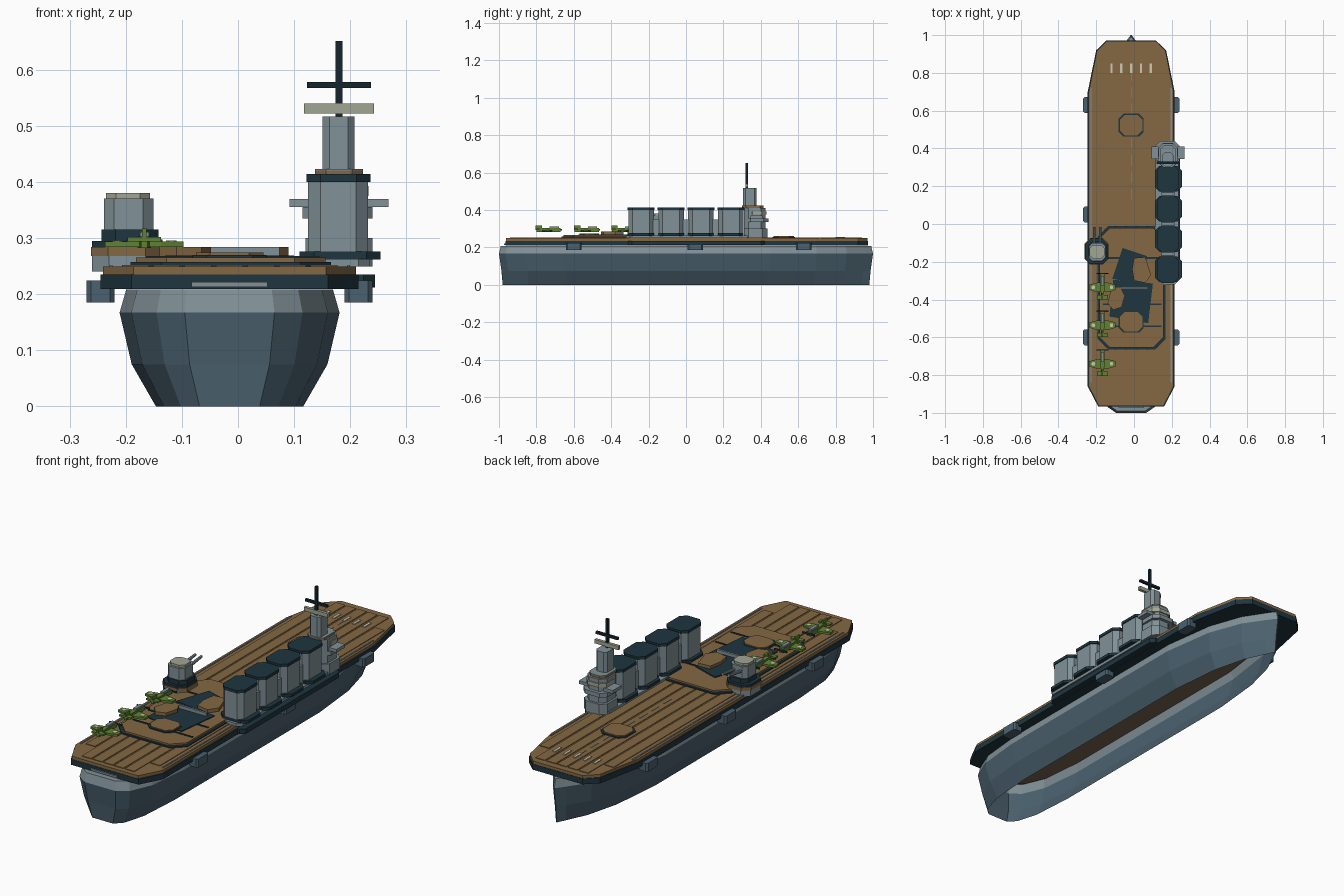
import bpy
import bmesh
from mathutils import Matrix

cube = bpy.data.objects.get("Cube")
if cube:
    bpy.data.objects.remove(cube, do_unlink=True)


def make_material(name, red, green, blue):
    """Flat material from display colour values, stored as linear."""
    linear = [(c / 255) ** 2.2 for c in (red, green, blue)] + [1.0]
    material = bpy.data.materials.new(name)
    material.use_nodes = True
    material.diffuse_color = linear
    shader = material.node_tree.nodes["Principled BSDF"]
    shader.inputs["Base Color"].default_value = linear
    shader.inputs["Roughness"].default_value = 0.8
    return material


wood = make_material("deck_brown", 132, 104, 69)
dull = make_material("underdeck_brown", 116, 102, 80)
navy = make_material("dark_navy", 36, 56, 65)
grey = make_material("light_grey", 128, 144, 150)
steel = make_material("hull_blue_grey", 76, 97, 110)
green = make_material("aircraft_green", 96, 128, 54)
pale = make_material("pale_paint", 160, 164, 146)
cream = make_material("cream_marking", 205, 200, 176)
black = make_material("mast_dark", 27, 42, 48)

MIDDLE = -0.015  # centre line of the ship


def finish(name, bm, *materials):
    bmesh.ops.recalc_face_normals(bm, faces=bm.faces)
    mesh = bpy.data.meshes.new(name)
    bm.to_mesh(mesh)
    bm.free()
    for material in materials:
        mesh.materials.append(material)
    obj = bpy.data.objects.new(name, mesh)
    bpy.context.collection.objects.link(obj)


def prism(name, outline, low, high, material):
    """Upright prism over a plan outline."""
    bm = bmesh.new()
    base = bm.faces.new([bm.verts.new((x, y, low)) for x, y in outline])
    top = bmesh.ops.extrude_face_region(bm, geom=[base], use_keep_orig=True)
    moved = [v for v in top["geom"] if isinstance(v, bmesh.types.BMVert)]
    bmesh.ops.translate(bm, verts=moved, vec=(0, 0, high - low))
    finish(name, bm, material)


def block(name, x, y, z, material, cut=0.0):
    """Block from (min, max) ranges, with optional cut upright corners."""
    (a, b), (c, d) = x, y
    if cut:
        outline = [(a + cut, c), (b - cut, c), (b, c + cut), (b, d - cut),
                   (b - cut, d), (a + cut, d), (a, d - cut), (a, c + cut)]
    else:
        outline = [(a, c), (b, c), (b, d), (a, d)]
    prism(name, outline, z[0], z[1], material)


def around(centre, half):
    return (centre - half, centre + half)


def mirrored(half, width=1.0, length=1.0):
    """Closed plan outline from (half width, y) pairs listed stern to bow."""
    right = [(MIDDLE + w * width, y * length) for w, y in half]
    return right + [(2 * MIDDLE - x, y) for x, y in reversed(right)]


# Hull: open-bottomed loft with a light upper strake
stations = [(0.08, -1), (0.13, -0.965), (0.175, -0.86), (0.196, -0.65),
            (0.196, 0.45), (0.16, 0.7), (0.1, 0.86), (0.032, 0.96), (0.003, 1)]
levels = [(0, 0.67, 0.98), (0.075, 0.89, 0.987), (0.167, 1, 1), (0.208, 0.94, 0.99)]
bm = bmesh.new()
rings = [[bm.verts.new((x, y, z)) for x, y in mirrored(stations, width, length)]
         for z, width, length in levels]
count = len(rings[0])
for level in range(len(levels) - 1):
    for i in range(count):
        j = (i + 1) % count
        face = bm.faces.new((rings[level][i], rings[level][j],
                             rings[level + 1][j], rings[level + 1][i]))
        face.material_index = 1 if level == len(levels) - 2 else 0
bm.faces.new(rings[-1]).material_index = 1
finish("hull", bm, steel, grey)
prism("hull_ceiling", mirrored(stations, 0.93, 0.97), 0.202, 0.206, dull)
block("stern_plate", around(MIDDLE, 0.068), (-0.972, -0.955), (0.213, 0.222), grey)

# Flight deck: navy slab with a wooden top
edge = [(0.175, -0.965), (0.23, -0.86), (0.23, 0.7), (0.185, 0.92), (0.13, 0.972)]
prism("deck_slab", mirrored(edge), 0.209, 0.235, navy)
prism("deck_top", mirrored(edge, 0.98, 0.998), 0.235, 0.249, wood)
for i in range(7):
    x = MIDDLE + (i - 3) * 0.056
    reach = 0.94 if abs(i - 3) < 3 else 0.83
    block("deck_plank", around(x, 0.024), (-reach, reach), (0.249, 0.252), wood)
for side in (-1, 1):
    x = MIDDLE + side * 0.212
    block("deck_edge_line", around(x, 0.003), (-0.84, 0.72), (0.249, 0.252), grey)

# Side sponsons
for side in (-1, 1):
    for y in (-0.6, 0.05, 0.63):
        x = MIDDLE + side * 0.23
        block("side_sponson", around(x, 0.025), around(y, 0.042), (0.185, 0.224), steel, 0.008)

# Deck markings
for i in range(5):
    x = MIDDLE + (i - 2) * 0.052
    block("bow_mark", around(x, 0.006), (0.8, 0.85), (0.252, 0.256), cream)
for i in range(8):
    y = 0.13 + i * 0.09
    if not 0.42 < y < 0.58:
        block("centre_dash", around(MIDDLE, 0.002), (y, y + 0.055), (0.252, 0.254), grey)


# Lifts and raised aft platform share a navy rim with a wooden inset
def rimmed_plate(name, x, y, z, cut, rim):
    low, ledge, high = z
    block(name + "_rim", x, y, (low, ledge), navy, cut)
    inner_x = (x[0] + rim, x[1] - rim)
    inner_y = (y[0] + rim, y[1] - rim)
    block(name + "_top", inner_x, inner_y, (ledge, high), wood, cut)


lift = around(MIDDLE, 0.066)
rimmed_plate("forward_lift", lift, (0.462, 0.584), (0.249, 0.255, 0.26), 0.025, 0.007)
rimmed_plate("aft_platform", (-0.192, 0.166), (-0.665, -0.01), (0.249, 0.257, 0.265), 0.055, 0.01)

# Patchwork on the aft platform
prism("fore_patch", [(-0.06, -0.127), (0.07, -0.17), (0.045, -0.32), (-0.115, -0.29)],
      0.265, 0.27, navy)
prism("rear_patch", [(-0.11, -0.295), (0.1, -0.315), (0.075, -0.525), (-0.13, -0.49)],
      0.265, 0.269, navy)
rimmed_plate("aft_lift", lift, (-0.575, -0.46), (0.265, 0.27, 0.274), 0.025, 0.006)
prism("loose_panel_fore", [(0, -0.18), (0.06, -0.175), (0.09, -0.27), (0.06, -0.312),
                           (0, -0.3), (-0.01, -0.24)], 0.268, 0.284, wood)
prism("loose_panel_rear", [(-0.12, -0.34), (-0.07, -0.335), (-0.048, -0.38),
                           (-0.065, -0.44), (-0.11, -0.455), (-0.14, -0.42)], 0.268, 0.284, wood)
block("wire_bar", (-0.12, 0.074), around(-0.338, 0.005), (0.268, 0.284), grey)
for y in (-0.18, -0.425, -0.542):
    block("arrestor_wire", (-0.165, 0.145), around(y, 0.004), (0.264, 0.268), navy)

# Island base
block("island_sponson", (0.1, 0.244), (-0.31, 0.42), (0.212, 0.235), navy, 0.02)
block("island_foot", (0.115, 0.235), (-0.32, 0.42), (0.249, 0.263), grey, 0.02)

# Four funnels
for i in range(4):
    y = around(-0.24 + i * 0.16, 0.068)
    block("funnel_foot", (0.11, 0.254), y, (0.262, 0.276), navy, 0.025)
    block("funnel_body", (0.125, 0.232), y, (0.276, 0.4), grey, 0.022)
    block("funnel_cap", (0.122, 0.236), (y[0] - 0.004, y[1] + 0.004), (0.4, 0.414), navy, 0.025)
    if i:
        block("funnel_link", (0.145, 0.215), around(y[0] - 0.013, 0.016), (0.262, 0.35), grey)

# Bridge tower
block("tower_foot", (0.12, 0.24), (0.31, 0.435), (0.249, 0.3), grey, 0.025)
block("tower_body", (0.13, 0.23), (0.31, 0.425), (0.3, 0.411), grey, 0.025)
block("bridge_wing", (0.092, 0.268), (0.345, 0.41), (0.355, 0.37), grey)
block("bridge_walk", (0.115, 0.24), (0.32, 0.44), (0.335, 0.355), grey, 0.025)
block("bridge_windows", (0.127, 0.233), (0.33, 0.43), (0.375, 0.393), pale, 0.025)
block("tower_band", (0.137, 0.223), (0.3, 0.415), (0.411, 0.42), wood, 0.02)
block("tower_roof", (0.137, 0.223), (0.3, 0.415), (0.42, 0.423), grey, 0.02)
block("upper_tower", (0.151, 0.208), (0.305, 0.378), (0.423, 0.517), grey, 0.012)

# Mast and cross arms
block("mast", around(0.18, 0.006), around(0.325, 0.006), (0.517, 0.651), black)
block("radar_bar", (0.118, 0.242), around(0.325, 0.007), (0.522, 0.54), pale)
block("mast_yard", (0.123, 0.237), around(0.325, 0.006), (0.567, 0.578), black)

# Gun turret on the deck edge
block("gun_tub", (-0.26, -0.135), (-0.215, -0.075), (0.24, 0.268), grey, 0.03)
block("gun_platform", (-0.262, -0.135), (-0.215, -0.075), (0.268, 0.284), wood, 0.03)
block("gun_platform_cover", (-0.26, -0.137), (-0.213, -0.077), (0.284, 0.295), navy, 0.03)
block("gun_ring", (-0.243, -0.142), (-0.2, -0.09), (0.295, 0.315), navy, 0.025)
block("gun_house", (-0.239, -0.151), (-0.195, -0.1), (0.315, 0.37), grey, 0.018)
block("gun_roof", (-0.235, -0.157), (-0.185, -0.11), (0.37, 0.38), pale, 0.018)
for x in (-0.21, -0.178):
    bm = bmesh.new()
    bmesh.ops.create_cone(bm, cap_ends=True, segments=8, radius1=0.008, radius2=0.006, depth=0.11)
    turn = Matrix.Rotation(-1.45, 4, "X")
    bmesh.ops.transform(bm, matrix=Matrix.Translation((x, -0.07, 0.35)) @ turn, verts=bm.verts)
    finish("gun_barrel", bm, grey)


# Parked aircraft
def aircraft(x, y):
    body = [(x - 0.006, y - 0.06), (x + 0.006, y - 0.06), (x + 0.012, y + 0.01),
            (x + 0.01, y + 0.07), (x - 0.01, y + 0.07), (x - 0.012, y + 0.01)]
    prism("aircraft_body", body, 0.282, 0.303, green)
    wing = [(x - 0.07, y - 0.014), (x - 0.03, y - 0.026), (x + 0.03, y - 0.026),
            (x + 0.07, y - 0.014), (x + 0.07, y + 0.014), (x + 0.03, y + 0.024),
            (x - 0.03, y + 0.024), (x - 0.07, y + 0.014)]
    prism("aircraft_wing", wing, 0.284, 0.294, green)
    block("aircraft_tailplane", around(x, 0.03), (y - 0.064, y - 0.042), (0.294, 0.302), green)
    block("aircraft_fin", around(x, 0.004), (y - 0.064, y - 0.03), (0.3, 0.317), green)
    block("aircraft_canopy", around(x, 0.008), (y + 0.01, y + 0.06), (0.303, 0.311), grey)
    block("aircraft_propeller", around(x, 0.032), around(y + 0.073, 0.003), (0.29, 0.297), navy)
    for side in (-1, 1):
        block("wing_disc", around(x + side * 0.048, 0.009), around(y, 0.009),
              (0.294, 0.296), cream, 0.004)


for y in (-0.335, -0.535, -0.74):
    aircraft(-0.167, y)
